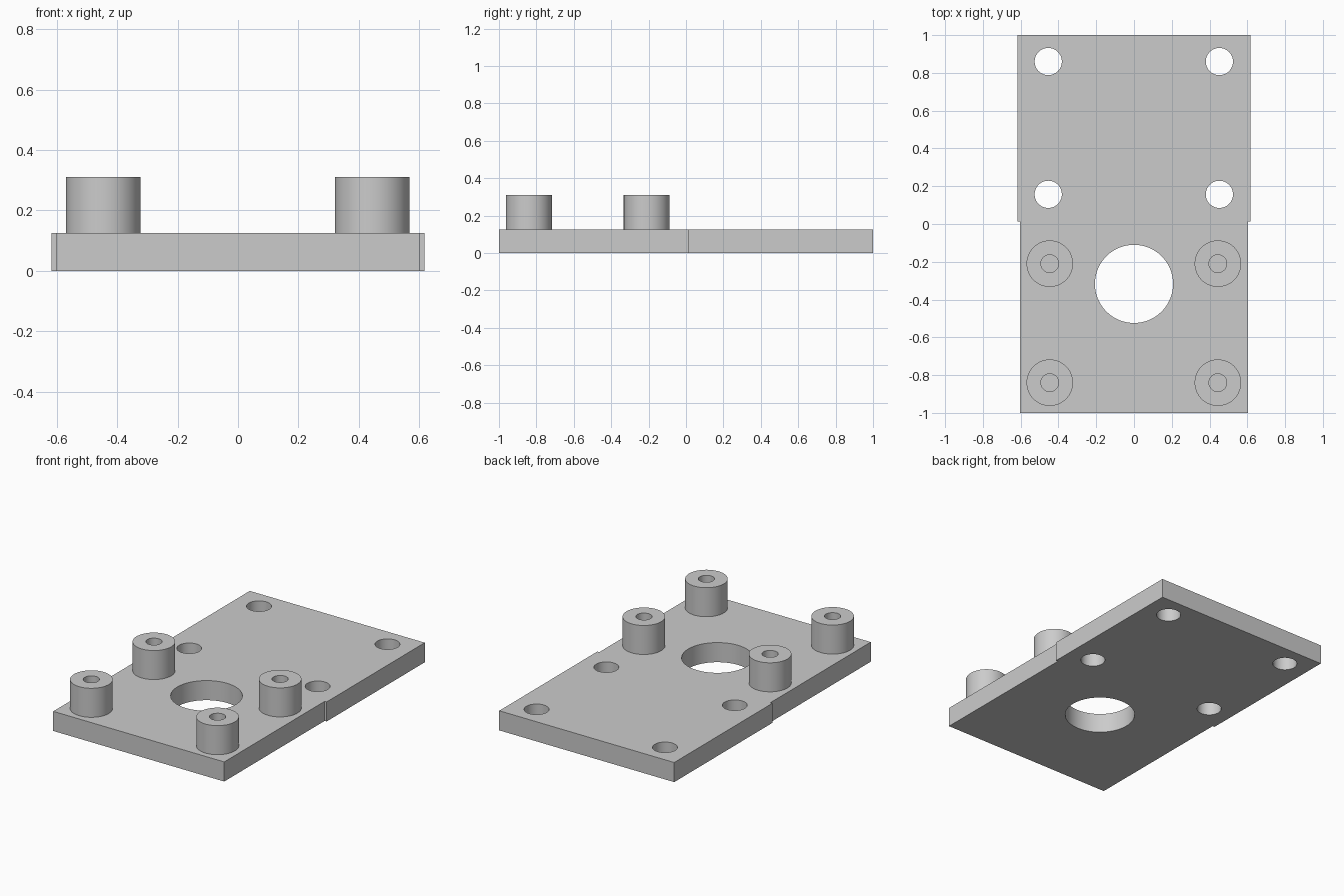
import bpy
import bmesh
import math

if "Cube" in bpy.data.objects:
    bpy.data.objects.remove(bpy.data.objects["Cube"], do_unlink=True)

THICK, TOP = 0.125, 0.31
SEGMENTS = 64

grey = bpy.data.materials.new("plain grey")
grey.use_nodes = True
grey.diffuse_color = (0.6, 0.6, 0.6, 1)
grey.node_tree.nodes["Principled BSDF"].inputs["Base Color"].default_value = grey.diffuse_color


def make_object(name, bm):
    bmesh.ops.recalc_face_normals(bm, faces=bm.faces)
    mesh = bpy.data.meshes.new(name)
    bm.to_mesh(mesh)
    bm.free()
    mesh.materials.append(grey)
    obj = bpy.data.objects.new(name, mesh)
    bpy.context.collection.objects.link(obj)
    return obj


def select_only(obj):
    bpy.ops.object.select_all(action="DESELECT")
    obj.select_set(True)
    bpy.context.view_layer.objects.active = obj


def smooth(obj):
    select_only(obj)
    bpy.ops.object.shade_smooth_by_angle(angle=math.radians(30))


def extrude_outline(name, points, height):
    bm = bmesh.new()
    face = bm.faces.new([bm.verts.new((x, y, 0)) for x, y in points])
    out = bmesh.ops.extrude_face_region(bm, geom=[face])
    moved = [v for v in out["geom"] if isinstance(v, bmesh.types.BMVert)]
    bmesh.ops.translate(bm, verts=moved, vec=(0, 0, height))
    return make_object(name, bm)


def drill(target, x, y, radius):
    bpy.ops.mesh.primitive_cylinder_add(vertices=SEGMENTS, radius=radius, depth=1, location=(x, y, 0))
    cutter = bpy.context.object
    cutter.hide_render = True
    mod = target.modifiers.new("hole", "BOOLEAN")
    mod.operation = "DIFFERENCE"
    mod.solver = "EXACT"
    mod.object = cutter
    select_only(target)
    bpy.ops.object.modifier_apply(modifier=mod.name)
    bpy.data.objects.remove(cutter, do_unlink=True)


def standoff(name, x, y, outer, inner):
    # Revolved tube whose bore ends on the plate
    bm = bmesh.new()
    profile = [(outer, THICK), (outer, TOP), (inner, TOP), (inner, THICK)]
    verts = [bm.verts.new((r, 0, z)) for r, z in profile]
    edges = [bm.edges.new(pair) for pair in zip(verts, verts[1:])]
    bmesh.ops.spin(bm, geom=verts + edges, cent=(0, 0, 0), axis=(0, 0, 1),
                   angle=math.tau, steps=SEGMENTS, use_duplicate=False)
    bmesh.ops.remove_doubles(bm, verts=bm.verts, dist=0.0001)
    obj = make_object(name, bm)
    obj.location = (x, y, 0)
    smooth(obj)


# Plate, slightly wider in its rear half
front_w, back_w, step = 0.603, 0.617, 0.012
right_side = [(front_w, -1), (front_w, step), (back_w, step), (back_w, 1)]
left_side = [(-x, y) for x, y in reversed(right_side)]
plate = extrude_outline("base_plate", right_side + left_side, THICK)

# Large centre opening and four mounting holes
drill(plate, 0, -0.317, 0.207)
for x in (-0.454, 0.452):
    for y in (0.157, 0.86):
        drill(plate, x, y, 0.072)
smooth(plate)

# Four standoffs with bores
for side, x in (("right", -0.446), ("left", 0.444)):
    for end, y in (("front", -0.84), ("rear", -0.21)):
        standoff(f"{end}_{side}_standoff", x, y, 0.123, 0.047)
